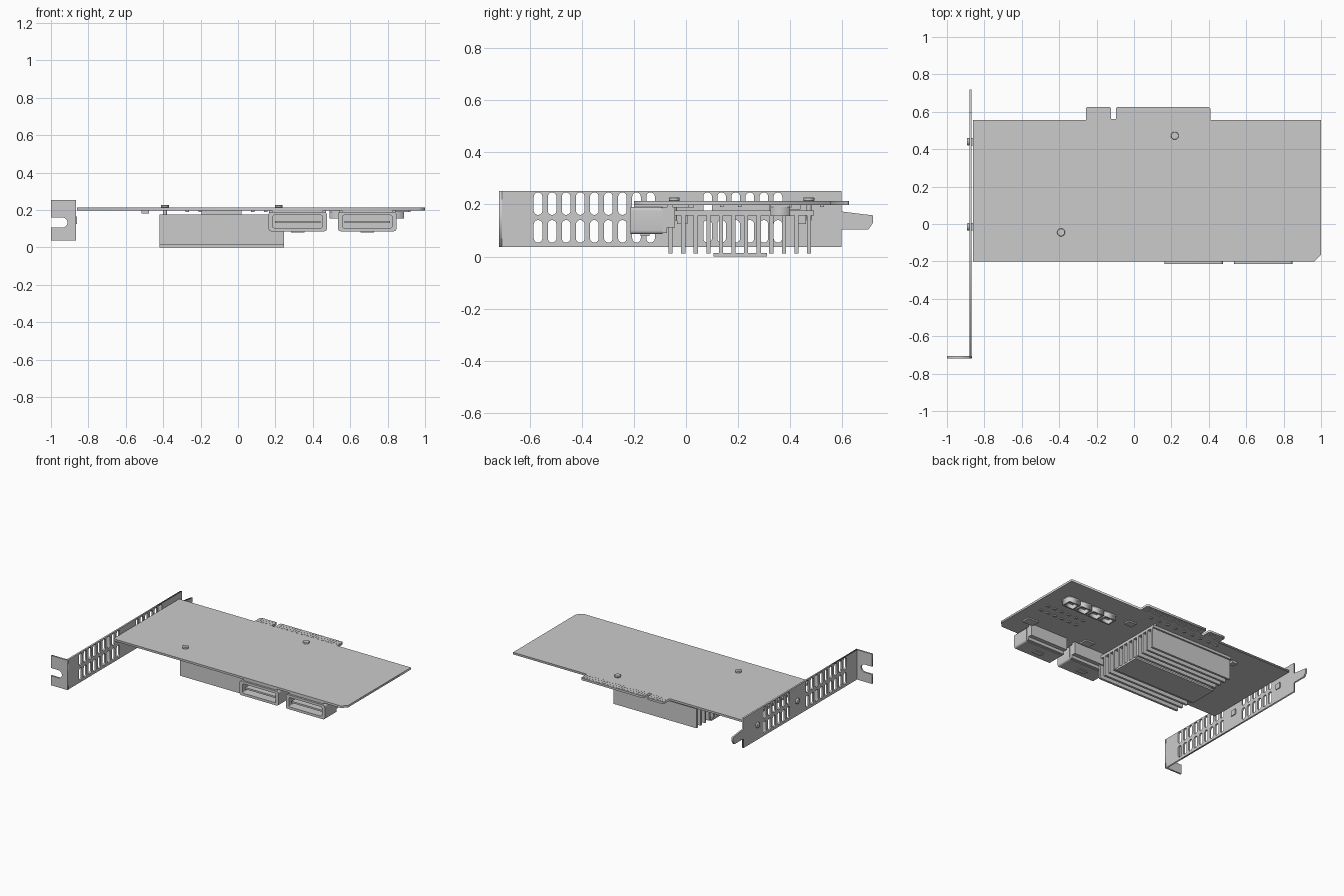
import bpy, bmesh, math
from mathutils import Matrix, Vector

if "Cube" in bpy.data.objects:
    bpy.data.objects.remove(bpy.data.objects["Cube"])

XY = Matrix.Identity(3)
YZ = Matrix(((0, 0, 1), (1, 0, 0), (0, 1, 0)))    # profile in y/z, thickness along x
XZ = Matrix(((1, 0, 0), (0, 0, -1), (0, 1, 0)))   # profile in x/z, thickness along y


def link(name, mesh):
    ob = bpy.data.objects.new(name, mesh)
    bpy.context.collection.objects.link(ob)
    return ob


def sheet(name, loops, basis, axis, lo, hi):
    """Flat sheet from an outline plus holes, between lo and hi on its thickness axis."""
    cu = bpy.data.curves.new(name, 'CURVE')
    cu.dimensions, cu.fill_mode, cu.extrude = '2D', 'BOTH', (hi - lo) / 2
    for pts in loops:
        sp = cu.splines.new('POLY')
        sp.points.add(len(pts) - 1)
        for p, (a, b) in zip(sp.points, pts):
            p.co = (a, b, 0, 1)
        sp.use_cyclic_u = True
    tmp = link(name + "_curve", cu)
    deps = bpy.context.evaluated_depsgraph_get()
    me = bpy.data.meshes.new_from_object(tmp.evaluated_get(deps))
    bpy.data.objects.remove(tmp)
    offset = Vector((0, 0, 0))
    offset[axis] = (lo + hi) / 2
    me.transform(Matrix.Translation(offset) @ basis.to_4x4())
    bm = bmesh.new()
    bm.from_mesh(me)
    bmesh.ops.remove_doubles(bm, verts=bm.verts, dist=1e-5)
    bmesh.ops.recalc_face_normals(bm, faces=bm.faces)
    bm.to_mesh(me)
    bm.free()
    return link(name, me)


def boxes(name, items):
    """One object made of boxes given as (x0, x1, y0, y1, z0, z1)."""
    bm = bmesh.new()
    for x0, x1, y0, y1, z0, z1 in items:
        m = Matrix.Translation(((x0 + x1) / 2, (y0 + y1) / 2, (z0 + z1) / 2))
        m = m @ Matrix.Diagonal((x1 - x0, y1 - y0, z1 - z0, 1))
        bmesh.ops.create_cube(bm, size=1, matrix=m)
    me = bpy.data.meshes.new(name)
    bm.to_mesh(me)
    bm.free()
    return link(name, me)


def cylinder(name, r, depth, loc, rot=(0, 0, 0), bevel=0):
    bpy.ops.mesh.primitive_cylinder_add(vertices=24, radius=r, depth=depth, location=loc, rotation=rot)
    ob = bpy.context.object
    ob.name = name
    if bevel:
        mod = ob.modifiers.new("bevel", 'BEVEL')
        mod.width, mod.segments, mod.limit_method = bevel, 2, 'ANGLE'
    bpy.ops.object.shade_smooth_by_angle()


def rounded(x0, x1, y0, y1, r, n=5):
    """Rounded rectangle outline."""
    pts = []
    for k, (cx, cy) in enumerate(((x1 - r, y1 - r), (x0 + r, y1 - r), (x0 + r, y0 + r), (x1 - r, y0 + r))):
        for i in range(n + 1):
            a = math.pi / 2 * (k + i / n)
            pts.append((cx + r * math.cos(a), cy + r * math.sin(a)))
    return pts


PCB_LO, PCB_HI = 0.198, 0.213

# Circuit board with keyed edge tab and one clipped corner
sheet("circuit_board", [[
    (-0.862, -0.2), (0.965, -0.2), (1, -0.165), (1, 0.556), (0.408, 0.556),
    (0.408, 0.618), (0.4, 0.626), (-0.09, 0.626), (-0.097, 0.618), (-0.097, 0.562),
    (-0.122, 0.562), (-0.122, 0.618), (-0.13, 0.626), (-0.25, 0.626),
    (-0.257, 0.618), (-0.257, 0.556), (-0.862, 0.556)]], XY, 2, PCB_LO, PCB_HI)

# Edge contacts on both sides
fingers = []
for i in range(32):
    x = -0.245 + i * 0.0205
    if not -0.14 < x < -0.085:
        for z in (PCB_LO - 0.001, PCB_HI):
            fingers.append((x, x + 0.012, 0.565, 0.618, z, z + 0.001))
boxes("edge_contacts", fingers)

# Slotted mounting bracket with tapered tongue
loops = [[(-0.715, 0.036), (0.597, 0.036), (0.597, 0.103), (0.7, 0.103), (0.718, 0.13),
          (0.718, 0.158), (0.597, 0.173), (0.597, 0.252), (-0.715, 0.252)]]
for start, count in ((-0.568, 9), (0.083, 6)):
    for i in range(count):
        y = start + i * 0.054
        for z in (0.097, 0.203):
            loops.append(rounded(y - 0.0165, y + 0.0165, z - 0.043, z + 0.043, 0.016))
sheet("bracket_plate", loops, YZ, 0, -0.88, -0.868)

# Bent tab with open screw slot
arc = [(-0.94 + 0.028 * math.cos(a), 0.133 + 0.028 * math.sin(a))
       for a in [math.pi / 2 - math.pi * i / 10 for i in range(11)]]
sheet("bracket_tab", [[(-1, 0.036), (-0.866, 0.036), (-0.866, 0.252), (-1, 0.252), (-1, 0.161)]
                      + arc + [(-1, 0.105)]], XZ, 1, -0.718, -0.706)

# Bracket screws
for i, y in enumerate((-0.015, 0.44)):
    cylinder(f"bracket_screw_{i}", 0.02, 0.014, (-0.886, y, 0.145), (0, math.pi / 2, 0), 0.005)
    boxes(f"bracket_mount_{i}", [(-0.868, -0.862, y - 0.02, y + 0.02, 0.125, 0.165)])

# Heatsink: base, fins and thin cover plate below them
HX0, HX1 = -0.42, 0.245
boxes("heatsink_base", [(HX0, HX1, -0.07, 0.492, 0.157, 0.177)])
boxes("heatsink_fins", [(HX0, HX1, y - 0.008, y + 0.008, 0.012, 0.158)
                        for y in [-0.059 + i * 0.0483 for i in range(12)]])
boxes("heatsink_cover_plate", [(HX0, HX1, 0.105, 0.31, 0.0, 0.013)])
boxes("main_chip", [(-0.195, 0.02, 0.1, 0.32, 0.176, 0.199)])

# Push pins holding the heatsink
for i, (x, y) in enumerate(((-0.39, -0.045), (0.218, 0.472))):
    cylinder(f"push_pin_shaft_{i}", 0.01, 0.085, (x, y, 0.18))
    cylinder(f"push_pin_head_{i}", 0.021, 0.014, (x, y, 0.22), bevel=0.003)

# Two cable sockets on the front edge
for i, x in enumerate((0.163, 0.535)):
    x1 = x + 0.312
    sheet(f"cable_socket_shell_{i}", [rounded(x, x1, 0.086, 0.19, 0.014),
          rounded(x + 0.024, x1 - 0.024, 0.104, 0.172, 0.008)], XZ, 1, -0.214, -0.09)
    boxes(f"cable_socket_back_{i}", [(x + 0.004, x1 - 0.004, -0.095, -0.072, 0.09, 0.188),
                                     (x + 0.004, x1 - 0.004, -0.073, -0.043, 0.112, 0.199),
                                     (x + 0.02, x1 - 0.02, -0.2, -0.06, 0.185, 0.199)])
    boxes(f"cable_socket_tongue_{i}", [(x + 0.034, x1 - 0.034, -0.2, -0.09, 0.13, 0.142)])
    boxes(f"cable_socket_latch_{i}", [(x + 0.12, x + 0.192, -0.175, -0.14, 0.079, 0.088)])

# Row of four small header sockets under the board
for i in range(4):
    x = 0.49 + i * 0.102
    sheet(f"header_socket_{i}", [[(x, 0.325), (x + 0.092, 0.325), (x + 0.092, 0.4), (x, 0.4)],
          [(x + 0.01, 0.335), (x + 0.082, 0.335), (x + 0.082, 0.39), (x + 0.01, 0.39)]],
          XY, 2, 0.155, 0.19)
    boxes(f"header_socket_floor_{i}", [(x, x + 0.092, 0.325, 0.4, 0.185, 0.199)])

# Flat chips under the board
for i, (x, y, w, d) in enumerate(((0.87, -0.02, 0.07, 0.05), (0.4, 0.0, 0.06, 0.05), (0.35, 0.38, 0.05, 0.04),
                                  (-0.495, 0.42, 0.02, 0.02))):
    boxes(f"chip_{i}", [(x - w, x + w, y - d, y + d, 0.181, 0.199)] if i > 2 else
          [(x - w / 1.6, x + w / 1.6, y - d / 1.6, y + d / 1.6, 0.188, 0.199)])

# Tiny parts: two rows by the headers and a row by the edge tab
tiny = [(0.6 + i * 0.06, 0.622 + i * 0.06, y, y + 0.014, 0.19, 0.199)
        for i in range(6) for y in (0.13, 0.2)]
tiny += [(-0.28 + i * 0.07, -0.262 + i * 0.07, 0.515, 0.53, 0.19, 0.199) for i in range(9)]
boxes("small_components", tiny)
